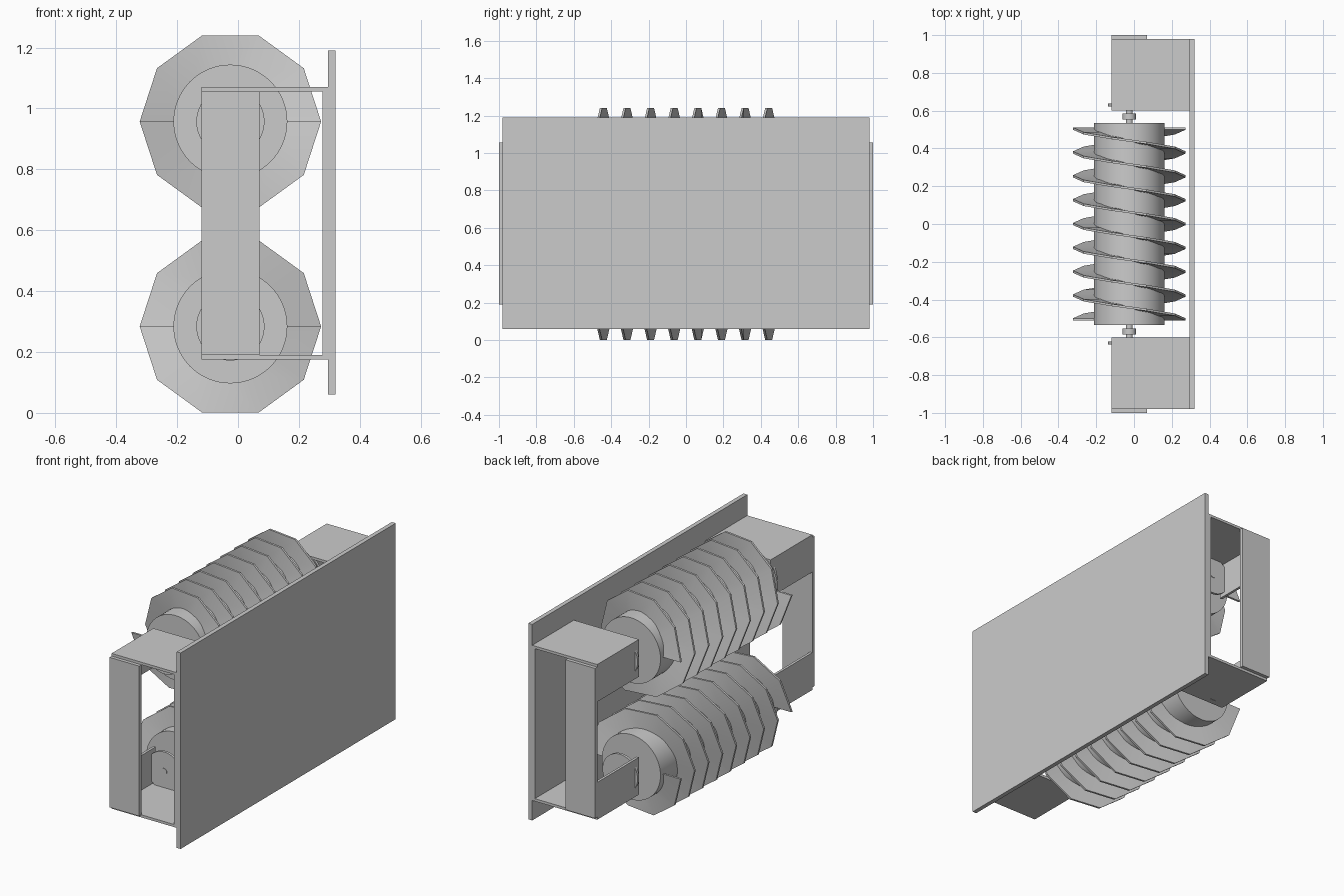
import bpy, bmesh, math
from mathutils import Matrix

if "Cube" in bpy.data.objects:
    bpy.data.objects.remove(bpy.data.objects["Cube"])

steel = bpy.data.materials.new("light_grey_steel")
steel.use_nodes = True
GREY = (0.6, 0.6, 0.6, 1)
steel.diffuse_color = GREY
steel.node_tree.nodes["Principled BSDF"].inputs["Base Color"].default_value = GREY

AXIS_X = -0.025


def finish(name, bm, smooth=False):
    bmesh.ops.recalc_face_normals(bm, faces=bm.faces[:])
    mesh = bpy.data.meshes.new(name)
    bm.to_mesh(mesh)
    bm.free()
    mesh.materials.append(steel)
    obj = bpy.data.objects.new(name, mesh)
    bpy.context.collection.objects.link(obj)
    if smooth:
        bpy.ops.object.select_all(action='DESELECT')
        obj.select_set(True)
        bpy.context.view_layer.objects.active = obj
        bpy.ops.object.shade_smooth_by_angle(angle=math.radians(30))
    return obj


def box(name, x, y, z):
    bm = bmesh.new()
    size = [b - a for a, b in (x, y, z)]
    mid = [(a + b) / 2 for a, b in (x, y, z)]
    bmesh.ops.create_cube(bm, size=1, matrix=Matrix.Translation(mid) @ Matrix.Diagonal((*size, 1)))
    return finish(name, bm)


def cylinder(name, r, y0, y1, z, sides=48):
    # Cylinder lying along y on a screw axis
    bm = bmesh.new()
    m = Matrix.Translation((AXIS_X, (y0 + y1) / 2, z)) @ Matrix.Rotation(math.pi / 2, 4, 'X')
    bmesh.ops.create_cone(bm, cap_ends=True, segments=sides, radius1=r, radius2=r,
                          depth=abs(y1 - y0), matrix=m)
    return finish(name, bm, True)


def flight(name, z, start, hand):
    # Ten-sided helical blade, four turns, thin rectangular section
    bm = bmesh.new()
    steps, half, t = 40, 0.505, 0.006
    prev = None
    for i in range(steps + 1):
        a = start - hand * i * math.tau / 10
        y = half - 2 * half * i / steps
        ring = [bm.verts.new((AXIS_X + r * math.cos(a), y + d, z + r * math.sin(a)))
                for r, d in ((0.16, -t), (0.298, -t), (0.298, t), (0.16, t))]
        if prev:
            for k in range(4):
                n = (k + 1) % 4
                bm.faces.new((prev[k], prev[n], ring[n], ring[k]))
        else:
            bm.faces.new(ring)
        prev = ring
    bm.faces.new(prev)
    return finish(name, bm, True)


# Large mounting plate
box("back_plate", (0.295, 0.32), (-0.98, 0.98), (0.06, 1.19))

# Folded sheet brackets and end bars at both ends
for end, s in (("front", -1), ("rear", 1)):
    y = sorted((s * 0.60, s * 0.98))
    box(end + "_bracket_top", (-0.12, 0.295), y, (1.055, 1.07))
    box(end + "_bracket_bottom", (-0.12, 0.295), y, (0.175, 0.19))
    box(end + "_bracket_wall", (0.278, 0.295), y, (0.19, 1.055))
    box(end + "_upper_lip", (-0.12, -0.105), y, (0.855, 1.055))
    box(end + "_lower_lip", (-0.12, -0.105), y, (0.19, 0.39))
    box(end + "_end_bar", (-0.12, 0.07), sorted((s * 0.98, s * 1.0)), (0.19, 1.055))

# Two counter-handed twin-start screws
for level, z, hand in (("upper", 0.957, 1), ("lower", 0.284, -1)):
    cylinder(level + "_screw_core", 0.187, -0.535, 0.535, z, 64)
    flight(level + "_flight_a", z, math.pi, hand)
    flight(level + "_flight_b", z, 0.0, hand)
    for end, s in (("front", -1), ("rear", 1)):
        cylinder(f"{level}_{end}_shaft", 0.018, s * 0.53, s * 0.64, z, 24)
        cylinder(f"{level}_{end}_collar", 0.036, s * 0.552, s * 0.585, z, 24)
        cylinder(f"{level}_{end}_bearing_disc", 0.112, s * 0.622, s * 0.637, z)
